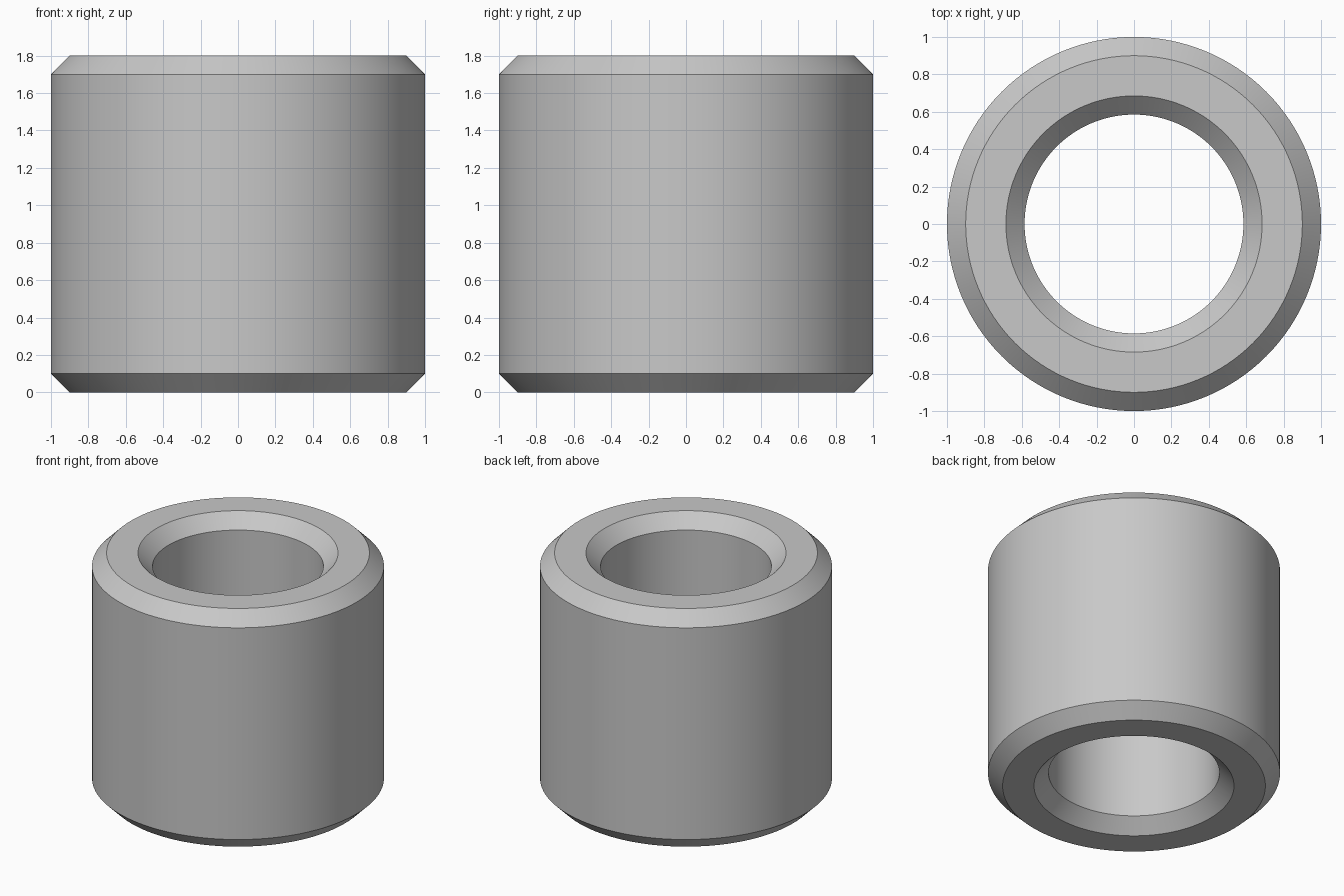
import bpy, bmesh, math

cube = bpy.data.objects.get("Cube")
if cube:
    bpy.data.objects.remove(cube, do_unlink=True)

OUTER, INNER, HEIGHT, CHAMFER, SEGMENTS = 1.0, 0.585, 1.8, 0.1, 128

# Plain grey metal
grey = bpy.data.materials.new("plain grey")
grey.use_nodes = True
colour = (0.58, 0.58, 0.58, 1)
grey.diffuse_color = colour
grey.node_tree.nodes["Principled BSDF"].inputs["Base Color"].default_value = colour

# Wall cross-section with all four corners chamfered
profile = [
    (INNER, CHAMFER), (INNER + CHAMFER, 0),
    (OUTER - CHAMFER, 0), (OUTER, CHAMFER),
    (OUTER, HEIGHT - CHAMFER), (OUTER - CHAMFER, HEIGHT),
    (INNER + CHAMFER, HEIGHT), (INNER, HEIGHT - CHAMFER),
]

# Revolve the closed section around z
bm = bmesh.new()
verts = [bm.verts.new((r, 0, z)) for r, z in profile]
edges = [bm.edges.new((v, verts[i - 1])) for i, v in enumerate(verts)]
bmesh.ops.spin(bm, geom=verts + edges, cent=(0, 0, 0), axis=(0, 0, 1),
               angle=math.tau, steps=SEGMENTS, use_merge=True)
bmesh.ops.remove_doubles(bm, verts=bm.verts[:], dist=0.0001)
bmesh.ops.recalc_face_normals(bm, faces=bm.faces[:])
mesh = bpy.data.meshes.new("bushing")
bm.to_mesh(mesh)
bm.free()
mesh.materials.append(grey)

# Smooth round walls, sharp chamfer edges
bushing = bpy.data.objects.new("bushing", mesh)
bpy.context.collection.objects.link(bushing)
bpy.ops.object.select_all(action="DESELECT")
bushing.select_set(True)
bpy.context.view_layer.objects.active = bushing
bpy.ops.object.shade_smooth_by_angle(angle=math.radians(30))
